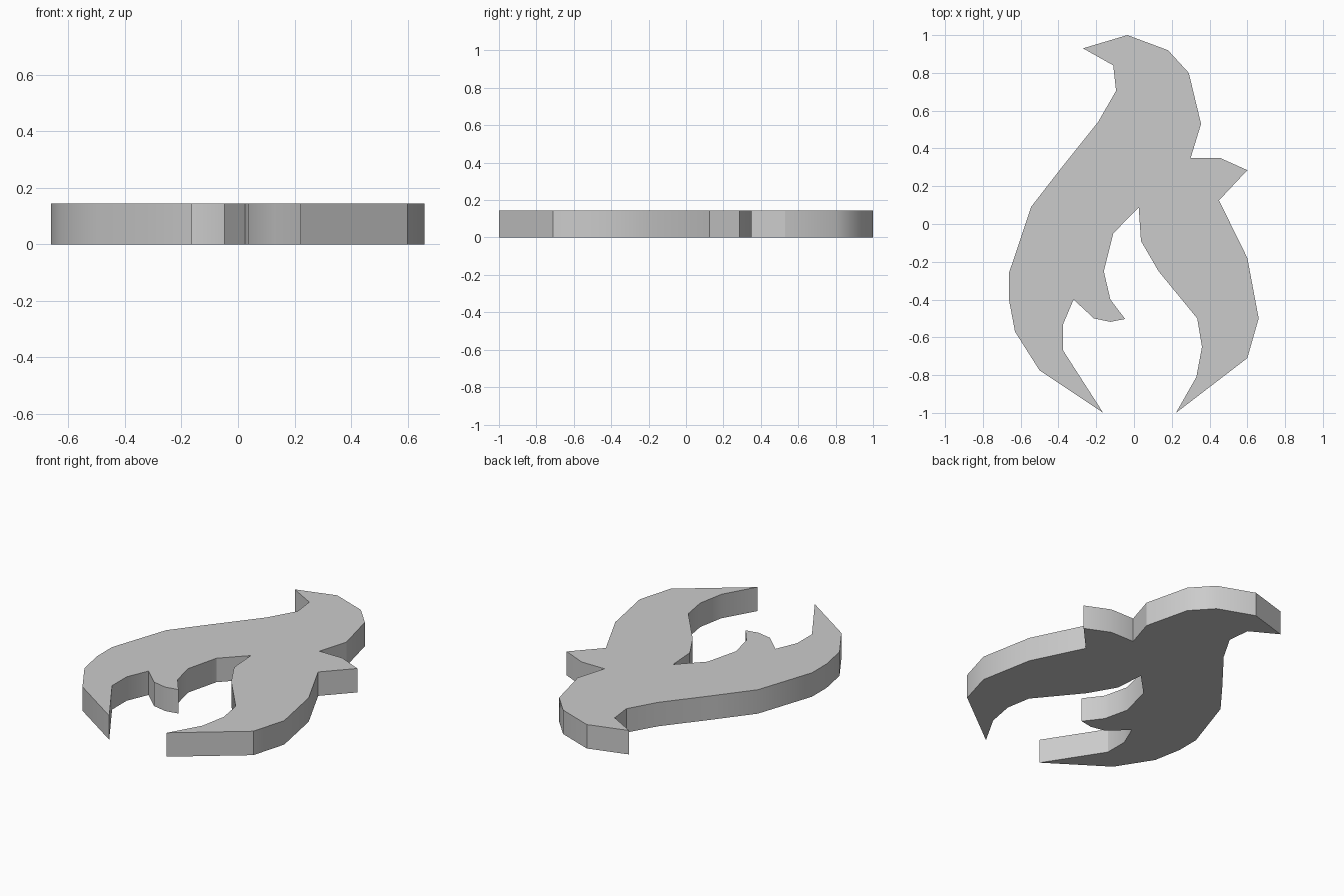
import bpy, bmesh, math

if "Cube" in bpy.data.objects:
    bpy.data.objects.remove(bpy.data.objects["Cube"])

THICKNESS = 0.145

# Outline runs in three stretches: right side, inner gap, left side
right_side = [(-0.27, 0.93), (-0.035, 1.0), (0.18, 0.92), (0.29, 0.80),
              (0.355, 0.53), (0.30, 0.35), (0.455, 0.35), (0.60, 0.285),
              (0.45, 0.125), (0.60, -0.18), (0.66, -0.50), (0.60, -0.71),
              (0.222, -1.0)]
inner_gap = [(0.33, -0.81), (0.36, -0.65), (0.335, -0.50), (0.13, -0.25),
             (0.037, -0.09), (0.025, 0.088), (-0.11, -0.05), (-0.16, -0.25),
             (-0.125, -0.40), (-0.047, -0.503), (-0.125, -0.518),
             (-0.212, -0.50), (-0.32, -0.40), (-0.375, -0.53), (-0.375, -0.67)]
left_side = [(-0.163, -1.0), (-0.50, -0.775), (-0.63, -0.57), (-0.662, -0.40),
             (-0.662, -0.26), (-0.545, 0.09), (-0.39, 0.29), (-0.19, 0.54),
             (-0.095, 0.705), (-0.11, 0.84)]


def extruded_plate(name, outline, height):
    bm = bmesh.new()
    face = bm.faces.new([bm.verts.new((x, y, 0)) for x, y in outline])
    top = bmesh.ops.extrude_face_region(bm, geom=[face], use_keep_orig=True)
    verts = [g for g in top["geom"] if isinstance(g, bmesh.types.BMVert)]
    bmesh.ops.translate(bm, verts=verts, vec=(0, 0, height))
    bmesh.ops.recalc_face_normals(bm, faces=bm.faces)
    mesh = bpy.data.meshes.new(name)
    bm.to_mesh(mesh)
    bm.free()
    obj = bpy.data.objects.new(name, mesh)
    bpy.context.collection.objects.link(obj)
    return obj


# Flat flame-shaped plate with gently shaded curved walls
plate = extruded_plate("flame_plate", right_side + inner_gap + left_side, THICKNESS)
bpy.context.view_layer.objects.active = plate
plate.select_set(True)
bpy.ops.object.shade_smooth_by_angle(angle=math.radians(30))
